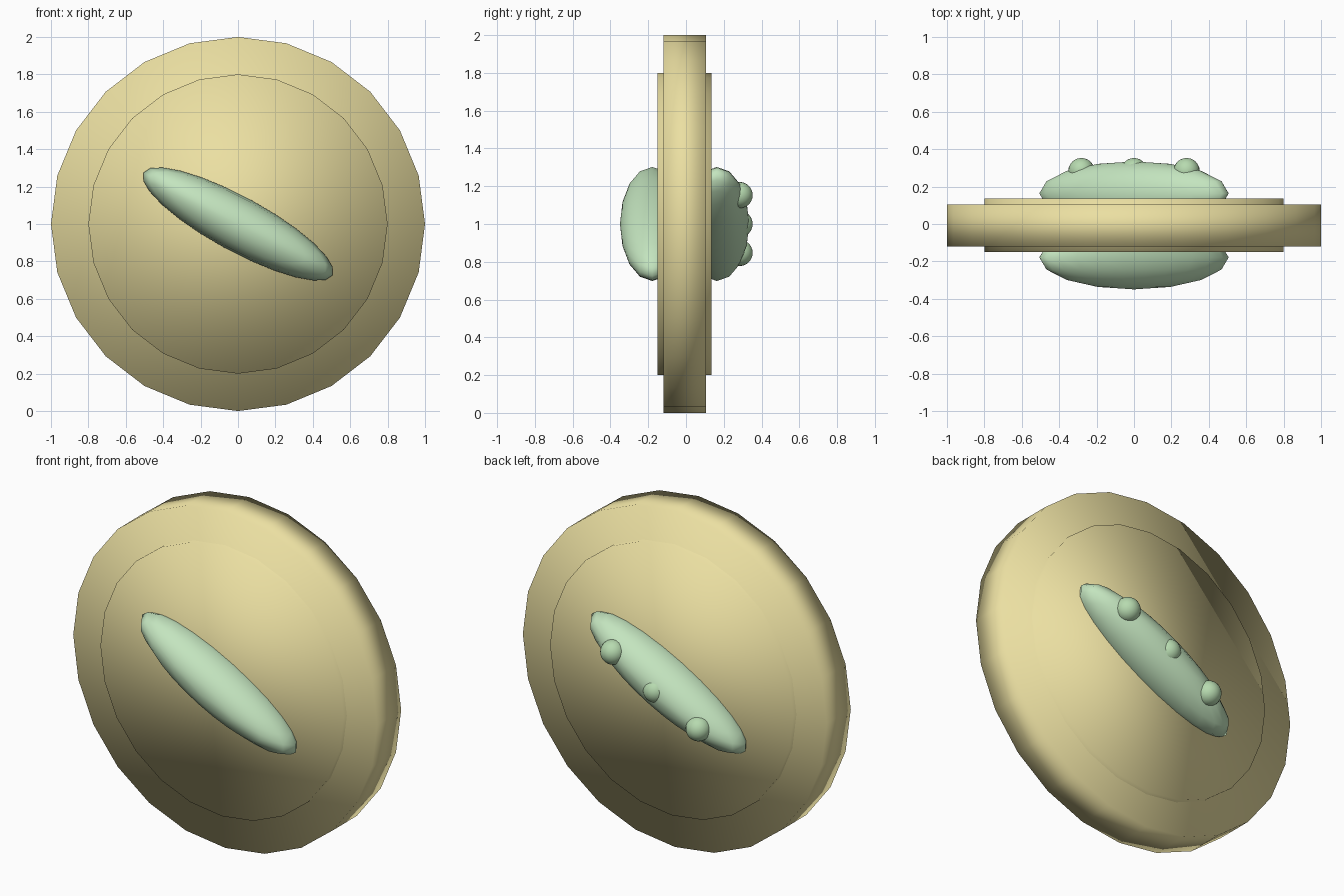
import bpy
from math import radians, cos, sin, pi

if "Cube" in bpy.data.objects:
    bpy.data.objects.remove(bpy.data.objects["Cube"])

CY = -0.0075            # middle plane of the disc
TILT = radians(28.5)    # slant of the pods


def material(name, color):
    mat = bpy.data.materials.new(name)
    mat.diffuse_color = (*color, 1)
    mat.use_nodes = True
    mat.node_tree.nodes["Principled BSDF"].inputs["Base Color"].default_value = mat.diffuse_color
    return mat


gold = material("gold", (0.83, 0.74, 0.36))
green = material("green", (0.55, 0.78, 0.52))
dark_green = material("bead_green", (0.47, 0.70, 0.43))


def finish(name, mat):
    obj = bpy.context.object
    obj.name = name
    obj.data.materials.append(mat)
    bpy.ops.object.transform_apply(location=False, rotation=True, scale=True)
    bpy.ops.object.shade_smooth()
    return obj


def disc(name, radius, depth):
    bpy.ops.mesh.primitive_cylinder_add(vertices=24, radius=radius, depth=depth,
                                        location=(0, CY, 1), rotation=(pi / 2, 0, 0))
    return finish(name, gold)


def ball(name, mat, loc, scale, rot, segments, rings):
    bpy.ops.mesh.primitive_uv_sphere_add(segments=segments, ring_count=rings,
                                         radius=1, location=loc, rotation=rot)
    bpy.context.object.scale = scale
    return finish(name, mat)


# Main disc and the thicker raised centre showing on both faces
disc("rim_disc", 1.0, 0.225)
disc("raised_centre", 0.8, 0.285)

# Slanted pods, one per face; the back one is the front one turned half round
for name, side in (("front_pod", -1), ("back_pod", 1)):
    # sphere poles along y, long axis slanted in the face plane
    ball(name, green, (0, CY + side * 0.171, 1), (0.575, 0.146, 0.171),
         (pi / 2, -side * TILT, 0), 24, 8)

# Three beads along the back pod
for i in (-1, 0, 1):
    ball(f"bead_{i + 2}", dark_green,
         (i * 0.32 * cos(TILT), 0.283, 1 + i * 0.32 * sin(TILT)),
         (0.07, 0.07, 0.07), (pi / 2, 0, 0), 24, 12)
